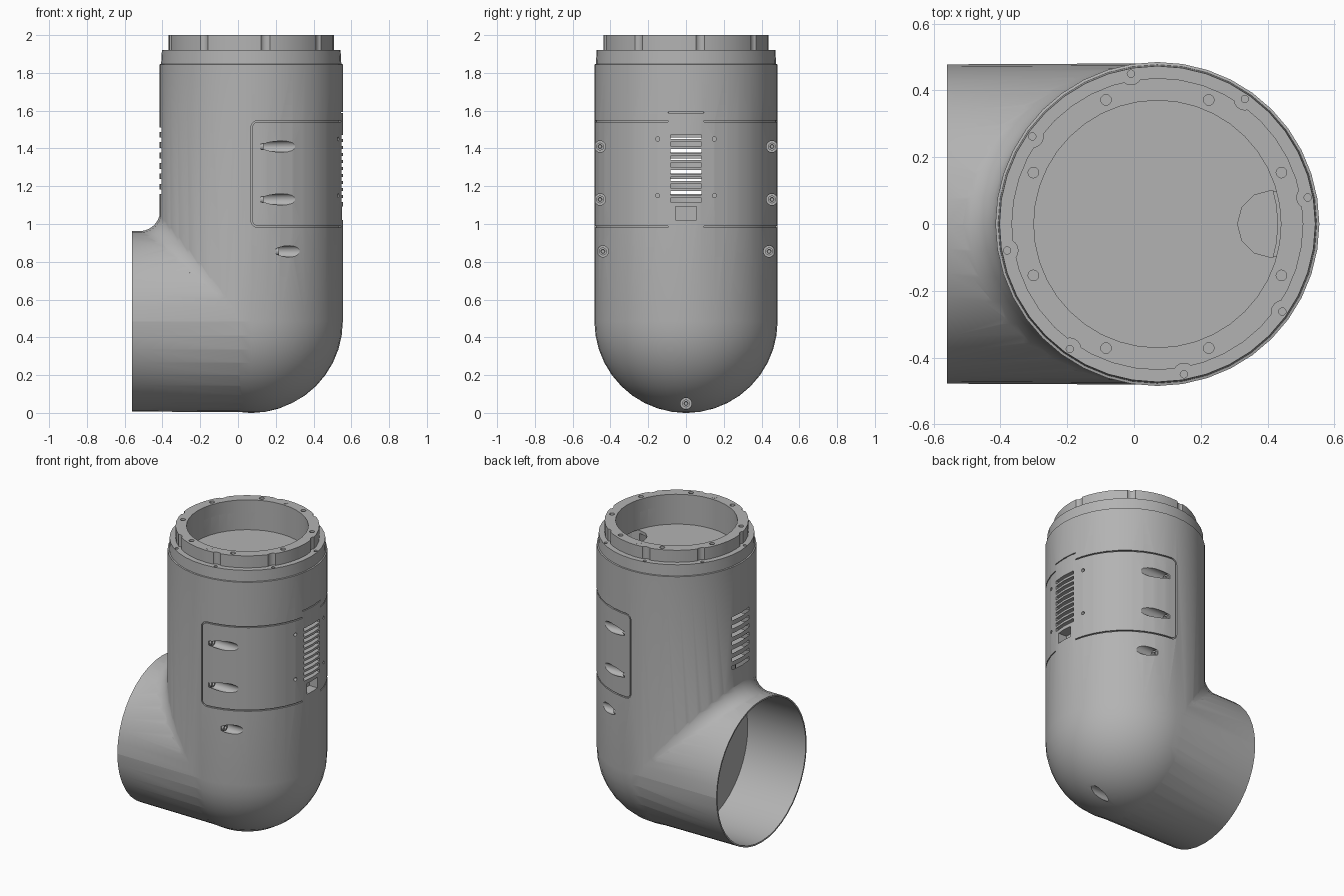
import bpy, bmesh
from math import sin, cos, pi, radians, sqrt
from mathutils import Matrix, Vector

if "Cube" in bpy.data.objects:
    bpy.data.objects.remove(bpy.data.objects["Cube"])

CX, R, MID = 0.07, 0.485, 0.485      # column axis, radius, elbow height
AXIS = Matrix.Translation((CX, 0, 0))

grey = bpy.data.materials.new("plain grey")
grey.use_nodes = True
grey.diffuse_color = (0.45, 0.45, 0.45, 1)
grey.node_tree.nodes["Principled BSDF"].inputs["Base Color"].default_value = grey.diffuse_color


def along_x(y, z):
    return Matrix.Translation((0, y, z)) @ Matrix.Rotation(pi / 2, 4, 'Y')


def skin(bm, loops):
    """Closed solid through a row of equal loops, capped at both ends."""
    rows = [[bm.verts.new(p) for p in loop] for loop in loops]
    n = len(rows[0])
    faces = [bm.faces.new(rows[0]), bm.faces.new(rows[-1][::-1])]
    for a, b in zip(rows, rows[1:]):
        for i in range(n):
            j = (i + 1) % n
            faces.append(bm.faces.new((a[i], b[i], b[j], a[j])))
    bmesh.ops.recalc_face_normals(bm, faces=faces)


def lathe(bm, profile, place=AXIS, seg=40):
    skin(bm, [[place @ Vector((r * cos(2 * pi * i / seg), r * sin(2 * pi * i / seg), h))
               for i in range(seg)] for r, h in profile])


def rod(bm, r, h0, h1, place=AXIS, seg=40):
    lathe(bm, [(r, h0), (r, h1)], place, seg)


def box(bm, x, y, z):
    skin(bm, [[(x[i], y[0], z[0]), (x[i], y[1], z[0]),
               (x[i], y[1], z[1]), (x[i], y[0], z[1])] for i in (0, 1)])


def groove(bm, path, half=0.004):
    """Thin channel cutter following (arc length, height) points on the column."""
    loops = []
    for i, (u, z) in enumerate(path):
        p, q = path[max(i - 1, 0)], path[min(i + 1, len(path) - 1)]
        t = Vector((q[0] - p[0], q[1] - p[1])).normalized() * half
        loop = []
        for r, s in ((0.474, -1), (0.5, -1), (0.5, 1), (0.474, 1)):
            a = (u - s * t.y) / R
            loop.append((CX + r * cos(a), r * sin(a), z + s * t.x))
        loops.append(loop)
    skin(bm, loops)


def finish(name, bm):
    mesh = bpy.data.meshes.new(name)
    bm.to_mesh(mesh)
    bm.free()
    obj = bpy.data.objects.new(name, mesh)
    bpy.context.collection.objects.link(obj)
    mesh.materials.append(grey)
    return obj


def combine(obj, bm, operation='DIFFERENCE'):
    tool = finish("cutter", bm)
    tool.hide_render = True
    mod = obj.modifiers.new("cut", 'BOOLEAN')
    mod.operation, mod.solver, mod.object = operation, 'EXACT', tool
    bpy.context.view_layer.objects.active = obj
    bpy.ops.object.modifier_apply(modifier=mod.name)
    bpy.data.objects.remove(tool)


def smooth(obj):
    bpy.ops.object.select_all(action='DESELECT')
    obj.select_set(True)
    bpy.context.view_layer.objects.active = obj
    bpy.ops.object.shade_smooth_by_angle(angle=radians(28))


def polar(r, deg):
    a = radians(deg)
    return Matrix.Translation((CX + r * cos(a), r * sin(a), 0))


# column with a round bottom and a stepped shoulder
bm = bmesh.new()
dome = [(max(0.01, R * sin(radians(9 * i))), MID - R * cos(radians(9 * i))) for i in range(11)]
lathe(bm, dome + [(R, 1.845), (0.477, 1.847), (0.473, 1.92), (0.3, 1.92)])
body = finish("elbow_body", bm)

# side tube
bm = bmesh.new()
lathe(bm, [(0.478, -0.56), (0.481, 0.09)], along_x(0, MID))
combine(body, bm, 'UNION')

# blend in the inner corner, fading towards the sides
bm = bmesh.new()
loops = []
for k in range(-9, 10):
    y = 0.465 * sin(radians(10 * k))
    x = CX + 0.002 - sqrt(0.484 ** 2 - y * y)
    z = MID - 0.003 + sqrt(0.48 ** 2 - y * y)
    f = 0.11 * (x - CX) / -R
    arc = [(x - f + f * cos(radians(15 * i)), y, z + f - f * sin(radians(15 * i))) for i in range(7)]
    loops.append(arc + [(x - f, y, z - 0.02), (x + 0.02, y, z - 0.02), (x + 0.02, y, z + f)])
skin(bm, loops)
combine(body, bm, 'UNION')

# hollow parts: well, inner chamber, tube bore
bm = bmesh.new()
rod(bm, 0.37, 1.80, 2.1)
rod(bm, 0.36, 1.0, 1.78)
rod(bm, 0.468, -0.7, -0.13, along_x(0, MID))
combine(body, bm)

# cable opening in the well floor
bm = bmesh.new()
rod(bm, 0.1, 1.7, 1.801, Matrix.Translation((0.41, 0, 0)), 12)
combine(body, bm)

# vents on both sides, socket and small holes
bm = bmesh.new()
for i in range(10):
    z = 1.127 + 0.037 * i
    box(bm, (0.3, 0.7), (-0.083, 0.083), (z - 0.011, z + 0.011))
for i in range(7):
    z = 1.17 + 0.055 * i
    box(bm, (-0.6, -0.2), (-0.09, 0.09), (z - 0.012, z + 0.012))
box(bm, (0.49, 0.7), (-0.055, 0.055), (1.02, 1.092))
for y in (-0.15, 0.15):
    for z in (1.15, 1.45):
        rod(bm, 0.011, 0.5, 0.7, along_x(y, z), 12)
combine(body, bm)

# screw pockets drilled lengthwise into the skin
pockets = [(s * y, z, x) for s in (-1, 1)
           for y, z, x in ((0.455, 1.41, 0.12), (0.455, 1.13, 0.12), (0.44, 0.855, 0.2))]
pockets.append((0, 0.05, 0.17))
bm = bmesh.new()
for y, z, x in pockets:
    rod(bm, 0.03, x, 0.7, along_x(y, z), 16)
for k in range(8):
    rod(bm, 0.011, 1.9, 2.0, polar(0.457, 10 + 45 * k), 12)
combine(body, bm)

# panel outline grooves, mirrored front and back
bm = bmesh.new()
c, end, lo, hi = 0.035, 0.76, 0.985, 1.545
run = [0.095 + (end - c - 0.095) * i / 10 for i in range(11)]
bend = [(end - c + c * sin(radians(d)), c * cos(radians(d)) - c) for d in (22, 45, 68, 90)]
upper = [(u, hi) for u in run] + [(u, hi + d) for u, d in bend]
lower = [(u, lo + hi - z) for u, z in reversed(upper)]
for s in (-1, 1):
    groove(bm, [(s * u, z) for u, z in upper + lower])
groove(bm, [(0.095 * i / 2, 1.59) for i in range(-2, 3)], 0.003)
combine(body, bm)
smooth(body)

# raised mounting lip, notched around the shoulder screws
bm = bmesh.new()
rod(bm, 0.437, 1.915, 2.0)
lip = finish("mounting_lip", bm)
bm = bmesh.new()
rod(bm, 0.37, 1.8, 2.1)
for k in range(8):
    rod(bm, 0.033, 1.8, 2.1, polar(0.457, 10 + 45 * k), 16)
    rod(bm, 0.016, 1.96, 2.1, polar(0.402, 22.5 + 45 * k), 12)
combine(lip, bm)
smooth(lip)

# flush locating pins on the lip
bm = bmesh.new()
for deg in (90, 270):
    rod(bm, 0.018, 1.99, 2.001, polar(0.402, deg), 16)
smooth(finish("locating_pins", bm))

# recessed screws with hollow heads
bm = bmesh.new()
for y, z, x in pockets:
    lathe(bm, [(0.021, x - 0.004), (0.021, x + 0.016), (0.011, x + 0.016), (0.009, x + 0.004)],
          along_x(y, z), 12)
smooth(finish("pocket_screws", bm))
